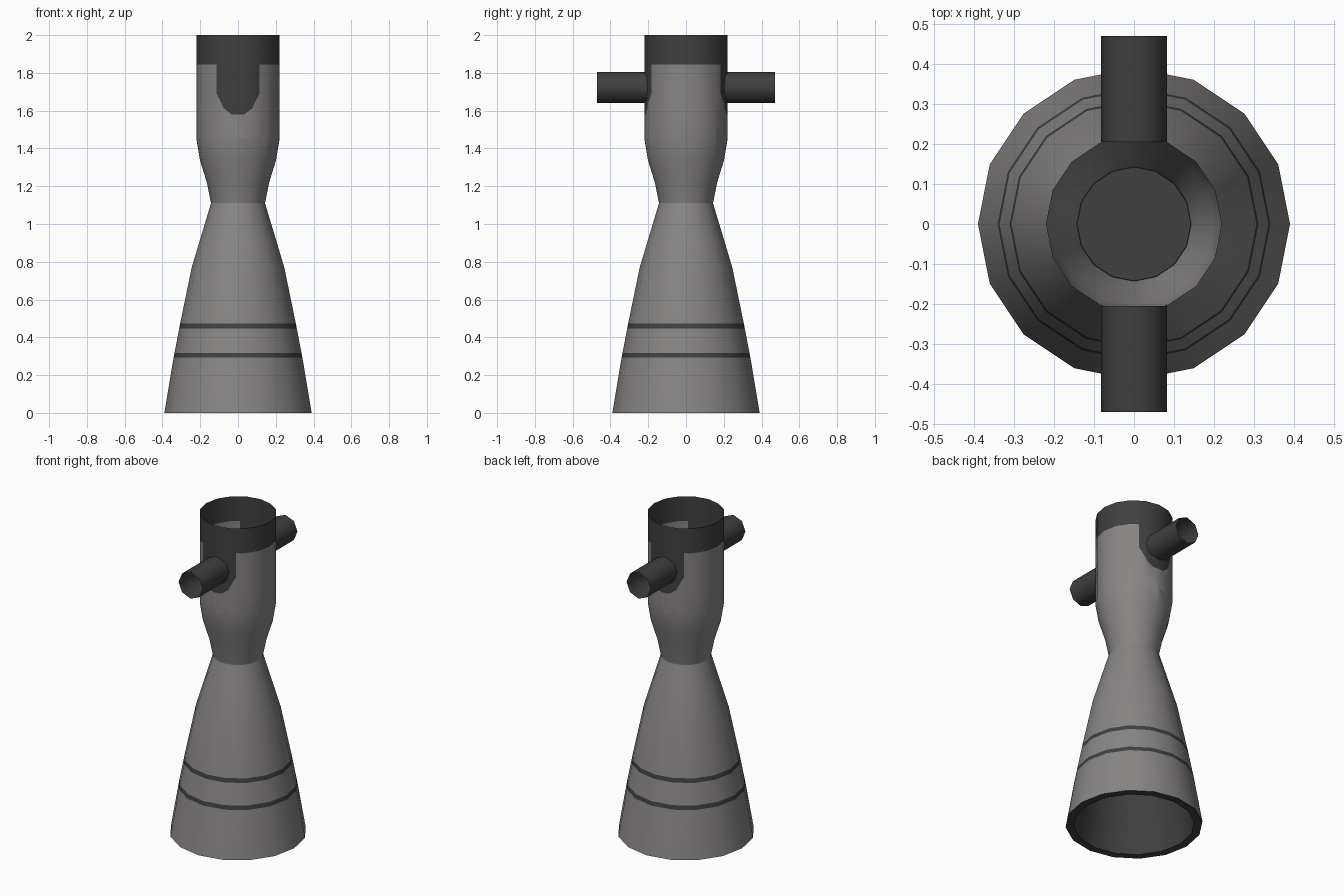
import bpy, bmesh, math
from mathutils import Vector

if "Cube" in bpy.data.objects:
    bpy.data.objects.remove(bpy.data.objects["Cube"])


def material(name, rgb):
    m = bpy.data.materials.new(name)
    m.diffuse_color = (*rgb, 1)
    m.use_nodes = True
    m.node_tree.nodes["Principled BSDF"].inputs["Base Color"].default_value = m.diffuse_color
    return m


GREY = material("warm_grey_metal", (0.245, 0.235, 0.232))
DARK = material("dark_metal", (0.05, 0.05, 0.05))


def lathe(bm, profile, sides=16):
    """Spin (radius, z) points around z, return nothing; faces go into bm."""
    rings = []
    for r, z in profile:
        rings.append([bm.verts.new((r * math.cos(2 * math.pi * i / sides),
                                    r * math.sin(2 * math.pi * i / sides), z))
                      for i in range(sides)])
    for a, b in zip(rings, rings[1:]):
        for i in range(sides):
            j = (i + 1) % sides
            bm.faces.new((a[i], a[j], b[j], b[i]))
    return rings


def finish(name, bm, mats, angle=40):
    me = bpy.data.meshes.new(name)
    bm.to_mesh(me)
    bm.free()
    for m in mats:
        me.materials.append(m)
    ob = bpy.data.objects.new(name, me)
    bpy.context.collection.objects.link(ob)
    bpy.ops.object.select_all(action='DESELECT')
    ob.select_set(True)
    bpy.context.view_layer.objects.active = ob
    bpy.ops.object.shade_smooth_by_angle(angle=math.radians(angle))
    return ob


# Combustion chamber: open tube with dark collar and dark patches at the pipes
bm = bmesh.new()
lathe(bm, [(0.143, 1.11), (0.165, 1.22), (0.202, 1.34), (0.22, 1.45),
           (0.22, 1.845), (0.22, 2.0)])
# patch outline as (x, z, normal x, normal z), mirrored in x
edges = [(0, 1.58, 0, -1)]
for s in (-1, 1):
    edges += [(s * 0.115, 1.72, s, 0), (s * 0.108, 1.68, s * 0.9, -0.43),
              (s * 0.06, 1.60, s * 0.6, -0.8)]
for x, z, nx, nz in edges:
    # cut only the straight wall
    faces = [f for f in bm.faces if 1.45 < f.calc_center_median().z < 1.845]
    geom = faces + list({e for f in faces for e in f.edges}) + \
        list({v for f in faces for v in f.verts})
    bmesh.ops.bisect_plane(bm, geom=geom, plane_co=(x, 0, z), plane_no=(nx, 0, nz), dist=1e-5)
for f in bm.faces:
    c = f.calc_center_median()
    inside = all((c.x - x) * nx + (c.z - z) * nz < 0 for x, z, nx, nz in edges)
    f.material_index = 1 if c.z > 1.845 or inside else 0
finish("chamber", bm, [GREY, DARK])

# Flared bell: outer skin with two painted bands
bm = bmesh.new()
lathe(bm, [(0.39, 0), (0.341, 0.292), (0.336, 0.318), (0.311, 0.448),
           (0.306, 0.474), (0.245, 0.77), (0.2, 0.92), (0.143, 1.11)])
for f in bm.faces:
    z = f.calc_center_median().z
    f.material_index = 1 if 0.292 < z < 0.318 or 0.448 < z < 0.474 else 0
finish("bell", bm, [GREY, DARK])

# Bell lining: flat rim, inner wall and the closing disc at the throat
bm = bmesh.new()
rings = lathe(bm, [(0.39, 0), (0.343, 0), (0.27, 0.448), (0.207, 0.77), (0.142, 1.11)])
bm.faces.new(rings[-1])
bmesh.ops.reverse_faces(bm, faces=[f for f in bm.faces if len(f.verts) == 4])
finish("bell_lining", bm, [DARK])

# Feed pipes: open tubes front and back
for name, s in (("front_pipe", -1), ("back_pipe", 1)):
    bm = bmesh.new()
    lathe(bm, [(0.083, 0.205), (0.083, 0.47)], sides=8)
    for v in bm.verts:
        x, y, z = v.co
        v.co = Vector((x, s * z, 1.7225 + y))
    if s > 0:
        bmesh.ops.reverse_faces(bm, faces=bm.faces[:])
    finish(name, bm, [DARK], angle=50)
